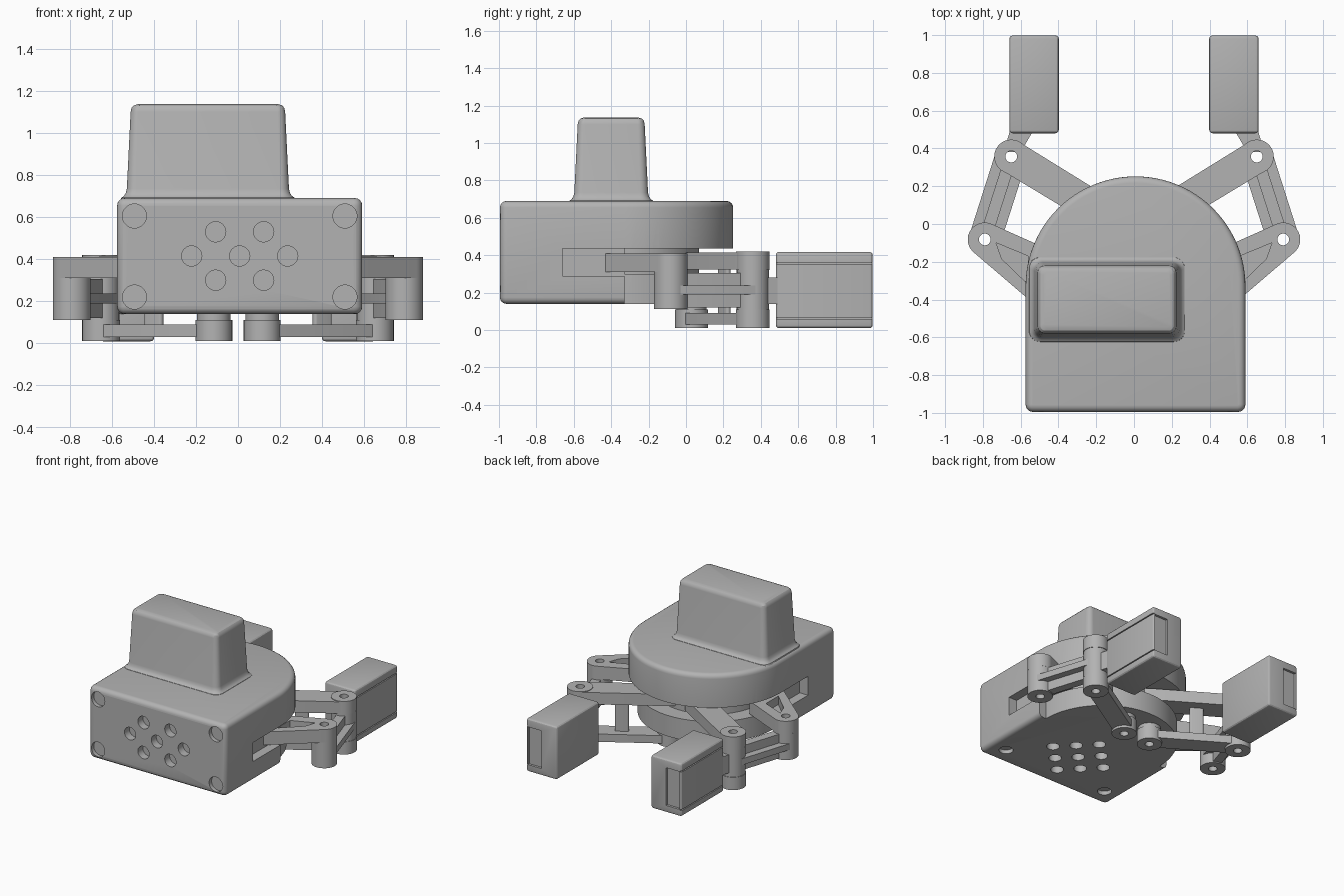
import bpy, bmesh
from math import pi, cos, sin, atan2, hypot, acos

if "Cube" in bpy.data.objects:
    bpy.data.objects.remove(bpy.data.objects["Cube"])

grey = bpy.data.materials.new("plain grey")
grey.use_nodes = True
grey.diffuse_color = (0.45, 0.45, 0.45, 1)
grey.node_tree.nodes["Principled BSDF"].inputs["Base Color"].default_value = (0.45, 0.45, 0.45, 1)


def loft(name, rings):
    """Skin a stack of equal-length closed rings and cap both ends."""
    bm = bmesh.new()
    loops = [[bm.verts.new(p) for p in ring] for ring in rings]
    n = len(loops[0])
    for a, b in zip(loops, loops[1:]):
        for i in range(n):
            j = (i + 1) % n
            bm.faces.new((a[i], a[j], b[j], b[i]))
    bm.faces.new(loops[0][::-1])
    bm.faces.new(loops[-1])
    bmesh.ops.recalc_face_normals(bm, faces=bm.faces)
    mesh = bpy.data.meshes.new(name)
    bm.to_mesh(mesh)
    bm.free()
    mesh.materials.append(grey)
    ob = bpy.data.objects.new(name, mesh)
    bpy.context.collection.objects.link(ob)
    return ob


def prism(name, outline, z0, z1):
    return loft(name, [[(x, y, z) for x, y in outline] for z in (z0, z1)])


def arc(cx, cy, r, a0, a1, n):
    return [(cx + r * cos(a0 + (a1 - a0) * i / n), cy + r * sin(a0 + (a1 - a0) * i / n))
            for i in range(n + 1)]


def disc(name, c, r, z0, z1):
    return prism(name, arc(c[0], c[1], r, 0, 2 * pi, 32)[:-1], z0, z1)


def disc_y(name, x, z, r, y0, y1):
    ring = arc(x, z, r, 0, 2 * pi, 32)[:-1]
    return loft(name, [[(u, y, v) for u, v in ring] for y in (y0, y1)])


def box(name, x0, x1, y0, y1, z0, z1):
    return prism(name, [(x0, y0), (x1, y0), (x1, y1), (x0, y1)], z0, z1)


def capsule(p, q, r1, r2):
    """Outline around two circles joined by their outer tangents."""
    a = atan2(q[1] - p[1], q[0] - p[0])
    t = acos((r1 - r2) / hypot(q[0] - p[0], q[1] - p[1]))
    return arc(*q, r2, a - t, a + t, 14) + arc(*p, r1, a + t, a - t + 2 * pi, 14)


def apply(ob, kind, **settings):
    mod = ob.modifiers.new(kind, kind)
    for key, value in settings.items():
        setattr(mod, key, value)
    bpy.context.view_layer.objects.active = ob
    bpy.ops.object.modifier_apply(modifier=mod.name)


def bevel(ob, width, segments=4):
    apply(ob, 'BEVEL', width=width, segments=segments, limit_method='ANGLE', angle_limit=0.6)


def cut(ob, *cutters):
    for c in cutters:
        apply(ob, 'BOOLEAN', operation='DIFFERENCE', solver='EXACT', object=c)
        bpy.data.objects.remove(c)


# Housing: flat front, semicircular back, softened edges
CX, CY, R = 0.008, -0.33, 0.582
FRONT = -0.995
corners = arc(CX - R + .04, FRONT + .04, .04, pi, 1.5 * pi, 5) + arc(CX + R - .04, FRONT + .04, .04, 1.5 * pi, 2 * pi, 5)
housing = prism("housing", arc(CX, CY, R, 0, pi, 48) + corners, 0.14, 0.69)
bevel(housing, 0.035)


def half_ring(r, z0, z1):
    outline = arc(CX, CY, 0.8, 0, pi, 40) + arc(CX, CY, r, pi, 0, 40)
    return prism("cutter", outline, z0, z1)


# Stepped round base and the gap the arms pass through
cut(housing, half_ring(0.52, 0, 0.435), half_ring(0.40, 0.30, 0.435))
for s in (-1, 1):
    xs = sorted((CX + s * (R - 0.07), CX + s * 0.8))
    cut(housing, box("cutter", *xs, -0.66, -0.29, 0.29, 0.435))
# Front screw holes and mounting pattern
for x in (-0.5, 0.5):
    for z in (0.22, 0.605):
        cut(housing, disc_y("cutter", CX + x, z, 0.057, -1.1, FRONT + 0.03))
for x, z in [(0, 0), (-.228, 0), (.228, 0)] + [(a * .114, b * .115) for a in (-1, 1) for b in (-1, 1)]:
    cut(housing, disc_y("cutter", CX + x, 0.415 + z, 0.048, -1.1, FRONT + 0.06))
# Underside holes: a three by three pattern turned by 45 degrees, and two screws
for i in (-1, 0, 1):
    for j in (-1, 0, 1):
        cut(housing, disc("cutter", (CX + (i + j) * .115, -0.6 + (i - j) * .115), 0.045, 0, 0.19))
for x in (-0.45, 0.45):
    cut(housing, disc("cutter", (CX + x, -0.85), 0.05, 0, 0.17))


# Tapered motor cover with a flared foot
def rounded_rect(cx, cy, hx, hy, r, z):
    pts = []
    for k, (sx, sy) in enumerate([(1, 1), (-1, 1), (-1, -1), (1, -1)]):
        pts += arc(cx + sx * (hx - r), cy + sy * (hy - r), r, k * pi / 2, (k + 1) * pi / 2, 6)
    return [(x, y, z) for x, y in pts]


sections = [(.68, .03), (.692, .026), (.70, .014), (.715, .005), (.735, 0),
            (1.10, -.018), (1.118, -.022), (1.13, -.032), (1.136, -.05)]
loft("motor_cover", [rounded_rect(-0.143, -0.4, .385 + e, .197 + e, .045 + e * .5, z)
                     for z, e in sections])

# Arms and fingers, one set per side
for s, side in ((1, "left"), (-1, "right")):
    inner, elbow, knuckle = (s * .115, .03), (s * .65, .357), (s * .79, -.082)

    def bored(name, outline, z0, z1, *holes):
        ob = prism(side + "_" + name, outline, z0, z1)
        cut(ob, *[disc("cutter", h, 0.031, -0.1, 0.6) for h in holes])
        return ob

    def barrel(name, c, r, z0, z1):
        return bored(name, arc(*c, r, 0, 2 * pi, 32)[:-1], z0, z1, c)

    # Driven arm: upper and lower plates joined by a post
    bored("upper_arm", capsule(inner, elbow, .085, .088), .325, .415, elbow)
    bored("lower_arm", capsule(inner, elbow, .07, .07), .03, .09, elbow, inner)
    barrel("inner_boss", inner, .088, .012, .11)
    disc(side + "_inner_neck", inner, .08, .105, .2)
    barrel("elbow_lower_boss", elbow, .09, .012, .11)
    barrel("elbow_barrel", elbow, .086, .11, .325)
    barrel("elbow_cap", elbow, .09, .32, .42)
    px, py = s * .40, .205
    prism(side + "_arm_post", capsule((px - s * .03, py - .018), (px + s * .03, py + .018), .015, .015), .08, .34)

    # Fixed bracket with a triangular pocket
    bracket = bored("bracket", arc(*knuckle, .09, -.9 if s > 0 else pi + .9, 1.9 if s > 0 else pi - 1.9, 16)
                    + [(s * .44, -.14), (s * .44, -.50)], .31, .41, knuckle)
    cut(bracket, prism("cutter", [(s * .73, -.10), (s * .56, -.17), (s * .56, -.32), (s * .70, -.185)], .345, .5))
    barrel("knuckle_barrel", knuckle, .09, .112, .312)

    # Follower link: flat plate with an upright rib
    bored("link_plate", capsule(knuckle, elbow, .085, .085), .19, .238, knuckle, elbow)
    bored("link_rib", capsule(knuckle, elbow, .032, .032), .12, .305, knuckle, elbow)

    # Finger with side grooves and an end panel recess
    prism(side + "_finger_neck", [(s * .60, .38), (s * .69, .38), (s * .655, .5), (s * .53, .5)], .14, .28)
    x0, x1 = sorted((s * .398, s * .66))
    finger = box(side + "_finger", x0, x1, .48, .998, .01, .418)
    bevel(finger, 0.018, 3)
    g0, g1 = sorted((s * .648, s * .7))
    for z in (.062, .358):
        cut(finger, box("cutter", g0, g1, .4, 1.1, z - .004, z + .004))
    e0, e1 = sorted((s * .53, s * .645))
    cut(finger, box("cutter", e0, e1, .98, 1.1, .065, .355))

# Smooth the rounded surfaces, keep edges crisp
for ob in bpy.context.collection.objects:
    if ob.type == 'MESH' and grey.name in ob.data.materials:
        bpy.ops.object.select_all(action='DESELECT')
        ob.select_set(True)
        bpy.context.view_layer.objects.active = ob
        bpy.ops.object.shade_smooth_by_angle(angle=0.5)
